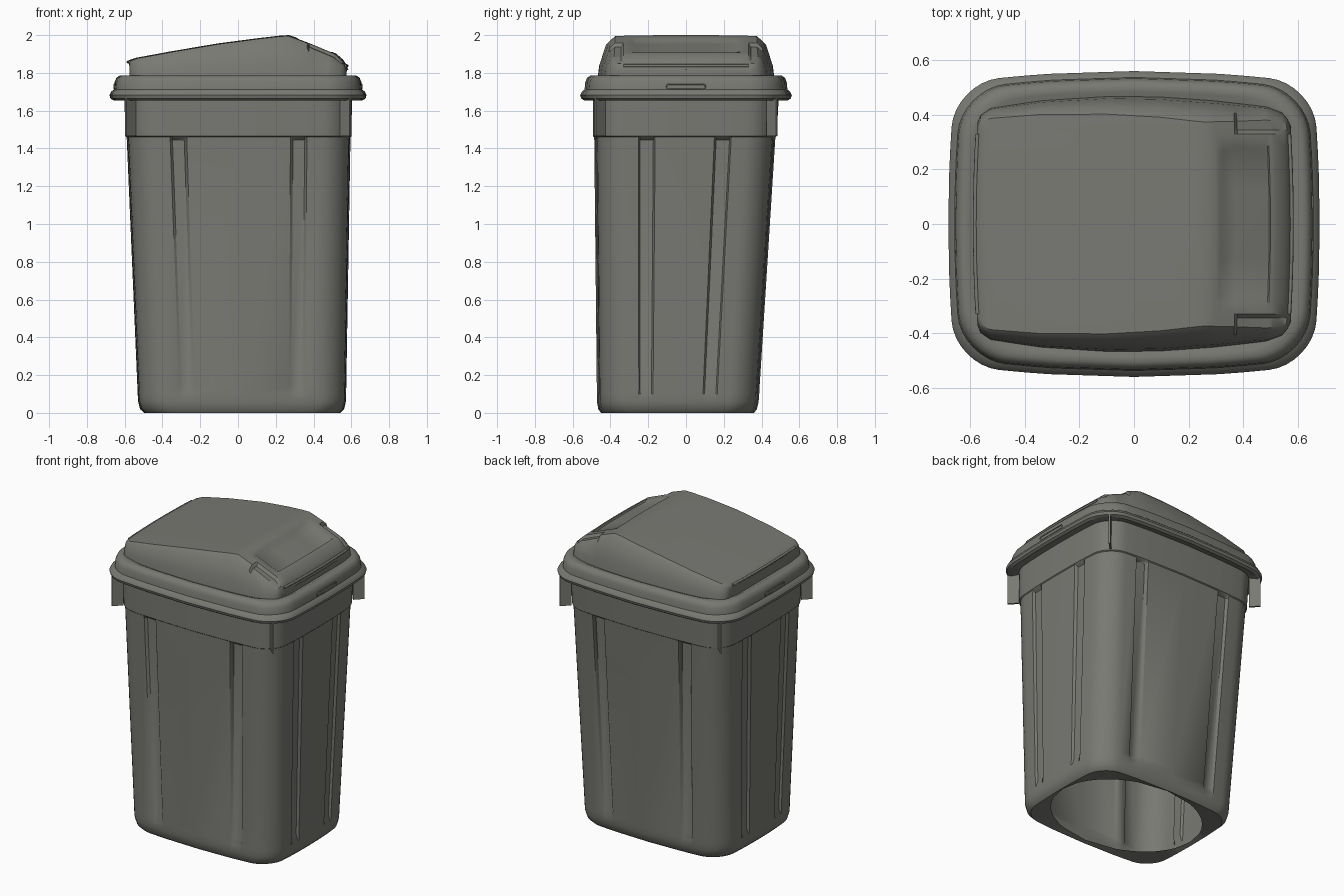
import bpy, bmesh, math
from mathutils import Vector

cube = bpy.data.objects.get("Cube")
if cube:
    bpy.data.objects.remove(cube, do_unlink=True)

grey = bpy.data.materials.new("warm grey plastic")
grey.use_nodes = True
colour = (0.19, 0.19, 0.172, 1)
grey.diffuse_color = colour
shader = grey.node_tree.nodes["Principled BSDF"]
shader.inputs["Base Color"].default_value = colour
shader.inputs["Roughness"].default_value = 0.7


def finish(obj, angle=35):
    obj.data.materials.append(grey)
    bpy.ops.object.select_all(action='DESELECT')
    obj.select_set(True)
    bpy.context.view_layer.objects.active = obj
    bpy.ops.object.shade_smooth_by_angle(angle=math.radians(angle))


def loft(name, rings, closed=True, caps=False):
    """Skin a list of equal-length rings of points."""
    bm = bmesh.new()
    rows = [[bm.verts.new(p) for p in ring] for ring in rings]
    n = len(rows[0])
    for a, b in zip(rows, rows[1:]):
        for i in range(n if closed else n - 1):
            j = (i + 1) % n
            bm.faces.new((a[i], a[j], b[j], b[i]))
    if caps:
        bm.faces.new(rows[0][::-1])
        bm.faces.new(rows[-1])
    bmesh.ops.recalc_face_normals(bm, faces=bm.faces)
    mesh = bpy.data.meshes.new(name)
    bm.to_mesh(mesh)
    bm.free()
    obj = bpy.data.objects.new(name, mesh)
    bpy.context.collection.objects.link(obj)
    finish(obj)
    return obj


def outline(hx, hy, z, r=0.13, bow=(0.02, 0.03), groove=0.0, centre=(0, 0)):
    """Rounded rectangle with bowed sides and two optional channels per side."""
    ax, ay = hx - bow[0], hy - bow[1]
    pts = []
    for side in range(4):
        turn = side * math.pi / 2
        along_y = side % 2 == 0
        depth, half = (ax, ay) if along_y else (ay, ax)
        lo, hi = (0.49, 0.77) if along_y else (0.62, 0.82)
        stops = [(lo, 0), (lo + .03, 1), (hi - .03, 1), (hi, 0)]
        flat = [(-t, g) for t, g in reversed(stops)] + [(0, 0)] + stops
        local = [(depth - g * groove, t * (half - r)) for t, g in flat]
        for k in range(9):
            a = k * math.pi / 16
            local.append((depth - r + r * math.cos(a), half - r + r * math.sin(a)))
        c, s = round(math.cos(turn)), round(math.sin(turn))
        pts += [(u * c - v * s, u * s + v * c) for u, v in local]
    return [Vector((x + bow[0] * x / ax * (1 - (y / ay) ** 2) + centre[0],
                    y + bow[1] * y / ay * (1 - (x / ax) ** 2) + centre[1], z))
            for x, y in pts]


def interp(keys, x):
    for (x0, v0), (x1, v1) in zip(keys, keys[1:]):
        if x <= x1:
            return v0 + (v1 - v0) * (x - x0) / (x1 - x0)
    return keys[-1][1]


def bead(name, points, radius, cyclic=False):
    """Thin round moulding along a path."""
    curve = bpy.data.curves.new(name, 'CURVE')
    curve.dimensions = '3D'
    curve.bevel_depth = radius
    curve.bevel_resolution = 2
    curve.use_fill_caps = True
    line = curve.splines.new('POLY')
    line.points.add(len(points) - 1)
    for p, co in zip(line.points, points):
        p.co = (*co, 1)
    line.use_cyclic_u = cyclic
    obj = bpy.data.objects.new(name, curve)
    bpy.context.collection.objects.link(obj)
    curve.materials.append(grey)
    return obj


# Tapered bin body with channels, top band and an oval opening underneath
def body_ring(hx, hy, z, groove=0.0):
    lean = 1 - z / 1.7
    return outline(hx, hy, z, groove=groove, centre=(0.022 * lean, -0.045 * lean))


foot = body_ring(0.52, 0.405, 0.0)
hole = []
for p in foot:
    a = math.atan2((p.y + 0.045) / 0.4, (p.x - 0.022) / 0.52)
    hole.append(Vector((0.022 + 0.5 * math.cos(a), -0.045 + 0.385 * math.sin(a), 0.012)))
loft("bin_body", [
    hole, foot,
    body_ring(0.54, 0.42, 0.02),
    body_ring(0.55, 0.428, 0.06),
    body_ring(0.552, 0.43, 0.10),
    body_ring(0.553, 0.431, 0.14, 0.014),
    body_ring(0.592, 0.479, 1.445, 0.018),
    body_ring(0.593, 0.480, 1.46),
    body_ring(0.598, 0.486, 1.465),
    body_ring(0.603, 0.492, 1.68),
])

# Corner fins under the rim
for sx in (-1, 1):
    for sy in (-1, 1):
        bpy.ops.mesh.primitive_cube_add(size=1, location=(sx * 0.57, sy * 0.455, 1.565))
        fin = bpy.context.object
        fin.name = f"corner_fin_{'left' if sx > 0 else 'right'}_{'back' if sy > 0 else 'front'}"
        fin.scale = (0.07, 0.012, 0.20)
        fin.rotation_euler.z = sx * sy * math.radians(45)
        finish(fin)

# Lid rim with flared lower lip
rim_profile = [(.600, .488, 1.668), (.660, .540, 1.655), (.676, .555, 1.665),
               (.680, .560, 1.682), (.672, .552, 1.700), (.657, .537, 1.712),
               (.653, .533, 1.752), (.644, .524, 1.774), (.628, .508, 1.785),
               (.605, .485, 1.785), (.585, .465, 1.776), (.550, .430, 1.774)]
loft("lid_rim", [outline(hx, hy, z, r=0.16, bow=(0.025, 0.045)) for hx, hy, z in rim_profile])

# Sloping lid dome, skinned along x
BASE = 1.772
height = [(-.585, 1.855), (-.575, 1.868), (-.54, 1.88), (-.35, 1.915), (-.1, 1.957),
          (.1, 1.983), (.22, 1.997), (.27, 2.0), (.30, 1.99), (.385, 1.958),
          (.52, 1.902), (.555, 1.872), (.57, 1.85), (.585, 1.815)]
width = [(-.585, .37), (-.575, .40), (-.54, .425), (-.35, .452), (-.1, .468), (.1, .466),
         (.3, .452), (.5, .43), (.555, .41), (.575, .385), (.585, .36)]
stations = sorted({x for x, _ in height + width} | {-.45, -.22, .315, .33, .375, .495, .51})


def dome_section(x):
    w, h = interp(width, x), interp(height, x) - BASE
    k = h / 0.225
    inner = w - 0.08 * k
    s = min(1, inner / 0.36)
    panel = -0.012 if 0.32 < x < 0.5 else 0
    notch = -0.018 if 0.38 < x < 0.56 else 0
    half = [(w, 0), (w - .01 * k, .35 * h), (w - .045 * k, .84 * h + notch),
            (inner, .98 * h + notch), (.345 * s, .985 * h + notch), (.33 * s, .985 * h),
            (.285 * s, .99 * h), (.268 * s, .99 * h + panel), (.13 * s, h + panel)]
    full = half + [(0, h + panel)] + [(-y, z) for y, z in reversed(half)]
    return [Vector((x * (1 - 0.03 * (y / 0.45) ** 2), y, BASE + z)) for y, z in full]


loft("lid_dome", [dome_section(x) for x in stations], closed=False, caps=True)

# Lips on both ends of the dome, and slots on both ends of the rim
for label, sx, x, z in (("left", 1, .577, 1.838), ("right", -1, .582, 1.858)):
    path = [(sx * x * (1 - 0.03 * (y / 0.45) ** 2), y, z)
            for y in (i * 0.055 for i in range(-6, 7))]
    bead(f"dome_lip_{label}", path, 0.008)
    slot = []
    for end in (1, -1):
        for i in range(7):
            a = math.pi * i / 6 - math.pi / 2
            y = end * (0.09 + 0.012 * math.cos(a))
            slot.append((sx * 0.654, y, 1.728 + end * 0.012 * math.sin(a)))
    bead(f"rim_slot_{label}", slot, 0.004, cyclic=True)
